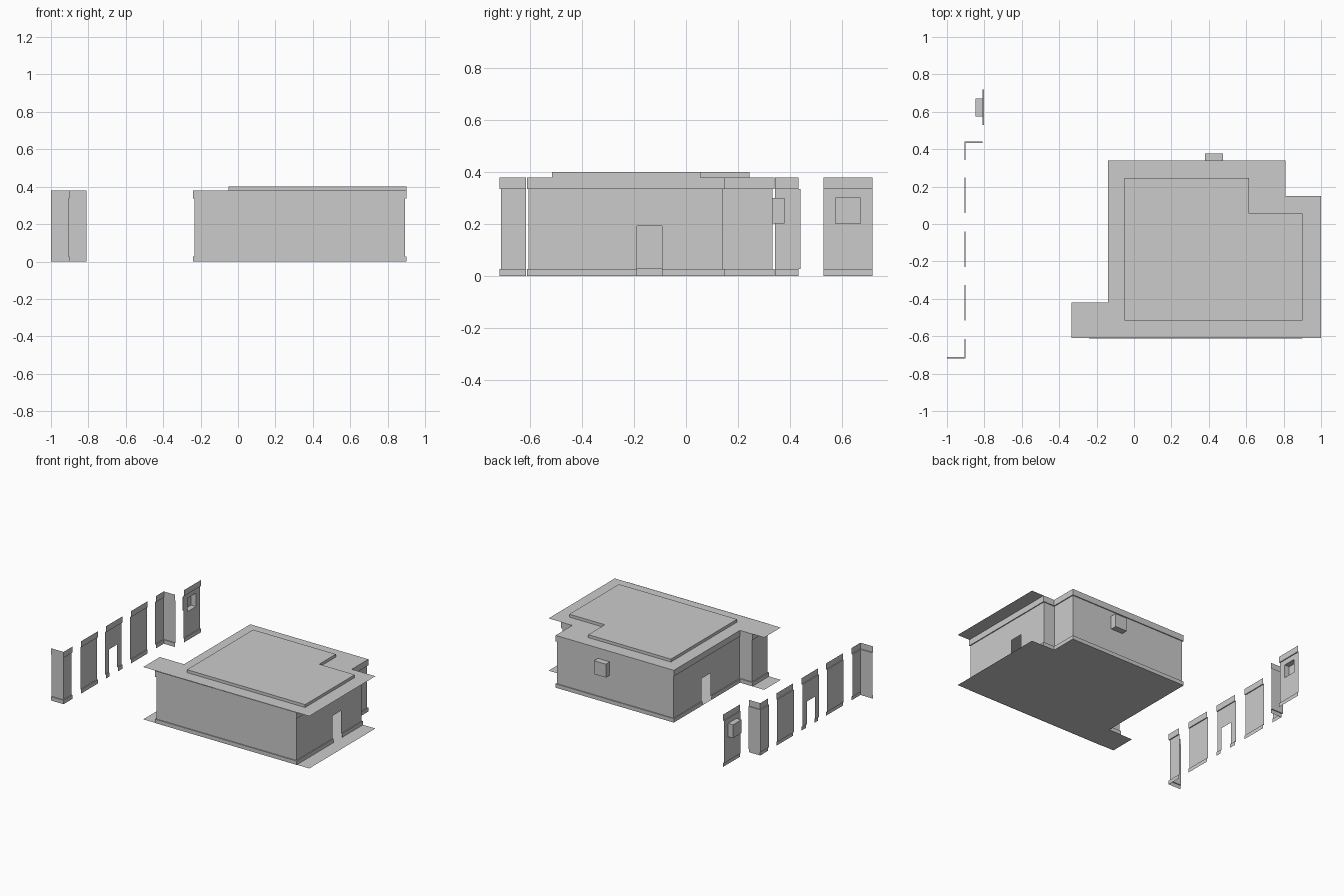
import bpy, bmesh
from mathutils import Vector

old = bpy.data.objects.get("Cube")
if old:
    bpy.data.objects.remove(old, do_unlink=True)

grey = bpy.data.materials.new("plain_grey")
grey.use_nodes = True
COLOUR = (0.6, 0.6, 0.6, 1)
grey.diffuse_color = COLOUR
grey.node_tree.nodes["Principled BSDF"].inputs["Base Color"].default_value = COLOUR

HEIGHT, RECESS = 0.38, 0.007
DOOR, WINDOW = (0, 0.193), (0.203, 0.3)
# Wall section: base band, recessed panel, top band (offset inward, height)
SECTION = [(0, 0), (0, 0.028), (RECESS, 0.028), (RECESS, DOOR[1]), (RECESS, WINDOW[0]),
           (RECESS, WINDOW[1]), (RECESS, 0.336), (0, 0.336), (0, HEIGHT)]


def finish(name, bm):
    mesh = bpy.data.meshes.new(name)
    bm.to_mesh(mesh)
    bm.free()
    mesh.materials.append(grey)
    obj = bpy.data.objects.new(name, mesh)
    bpy.context.collection.objects.link(obj)
    return obj


def wall(name, path, openings={}, closed=False):
    """Sweep the section along a path; the outside is on the right of travel."""
    pts = [Vector(p) for p in path]
    n = len(pts)
    count = n if closed else n - 1
    outward = []
    for i in range(count):
        d = (pts[(i + 1) % n] - pts[i]).normalized()
        outward.append(Vector((d.y, -d.x)))
    bm = bmesh.new()
    columns = []
    for i, p in enumerate(pts):
        a = outward[i - 1] if closed or i > 0 else outward[0]
        b = outward[i] if i < count else outward[-1]
        mitre = (a + b) / (1 + a.dot(b))
        columns.append([bm.verts.new((*(p - mitre * off), z)) for off, z in SECTION])
    for i in range(count):
        c, d = columns[i], columns[(i + 1) % n]
        low, high = openings.get(i, (1, 1))
        for k in range(len(SECTION) - 1):
            mid = (SECTION[k][1] + SECTION[k + 1][1]) / 2
            if not low < mid < high:
                bm.faces.new((c[k], d[k], d[k + 1], c[k + 1]))
    loose = [v for v in bm.verts if not v.link_faces]
    bmesh.ops.delete(bm, geom=loose, context='VERTS')
    bmesh.ops.dissolve_limit(bm, angle_limit=0.01, verts=bm.verts[:], edges=bm.edges[:])
    return finish(name, bm)


def plate(name, outline, z, thick=0):
    bm = bmesh.new()
    face = bm.faces.new([bm.verts.new((x, y, z)) for x, y in outline])
    if thick:
        new = bmesh.ops.extrude_face_region(bm, geom=[face])["geom"]
        top = [v for v in new if isinstance(v, bmesh.types.BMVert)]
        bmesh.ops.translate(bm, verts=top, vec=(0, 0, thick))
        bmesh.ops.recalc_face_normals(bm, faces=bm.faces[:])
    return finish(name, bm)


def window_box(name, low, high, open_side):
    """Projecting box that is open toward the wall."""
    bm = bmesh.new()
    bmesh.ops.create_cube(bm, size=1)
    lo, hi = Vector(low), Vector(high)
    for v in bm.verts:
        v.co = Vector([lo[i] + (v.co[i] + 0.5) * (hi[i] - lo[i]) for i in range(3)])
    bm.normal_update()
    back = [f for f in bm.faces if f.normal.dot(Vector(open_side)) > 0.9]
    bmesh.ops.delete(bm, geom=back, context='FACES')
    return finish(name, bm)


# Building floor, roof and raised roof slab
footprint = [(-0.335, -0.61), (1, -0.61), (1, 0.15), (0.81, 0.15), (0.81, 0.34),
             (-0.14, 0.34), (-0.14, -0.42), (-0.335, -0.42)]
plate("floor", footprint, 0)
plate("roof", footprint, HEIGHT)
plate("roof_slab", [(-0.05, -0.515), (0.9, -0.515), (0.9, 0.055), (0.615, 0.055),
                    (0.615, 0.245), (-0.05, 0.245)], HEIGHT, 0.021)

# Building walls with two doorways and a window opening
wall("building_walls",
     [(-0.24, -0.612), (0.9, -0.612), (0.9, -0.188), (0.9, -0.092), (0.9, 0.15),
      (0.81, 0.15), (0.81, 0.34), (0.475, 0.34), (0.38, 0.34), (-0.14, 0.34),
      (-0.14, 0.01), (-0.14, -0.09), (-0.14, -0.42), (-0.24, -0.42)],
     {2: DOOR, 7: WINDOW, 10: DOOR}, closed=True)
window_box("building_window_box", (0.38, 0.34 - RECESS, WINDOW[0]),
           (0.475, 0.378, WINDOW[1]), (0, -1, 0))

# Row of separate wall pieces
X = -0.9
wall("outer_corner_piece", [(-1, -0.718), (X, -0.718), (X, -0.615)])
wall("plain_piece_front", [(X, -0.515), (X, -0.325)])
wall("door_piece", [(X, -0.23), (X, -0.188), (X, -0.092), (X, -0.04)], {1: DOOR})
wall("plain_piece_back", [(X, 0.058), (X, 0.248)])
wall("inner_corner_piece", [(X, 0.342), (X, 0.433), (-0.81, 0.433)])
wall("window_piece", [(-0.802, 0.528), (-0.802, 0.575), (-0.802, 0.672), (-0.802, 0.718)],
     {1: WINDOW})
window_box("window_piece_box", (-0.848, 0.575, WINDOW[0]),
           (-0.802 - RECESS, 0.672, WINDOW[1]), (1, 0, 0))
